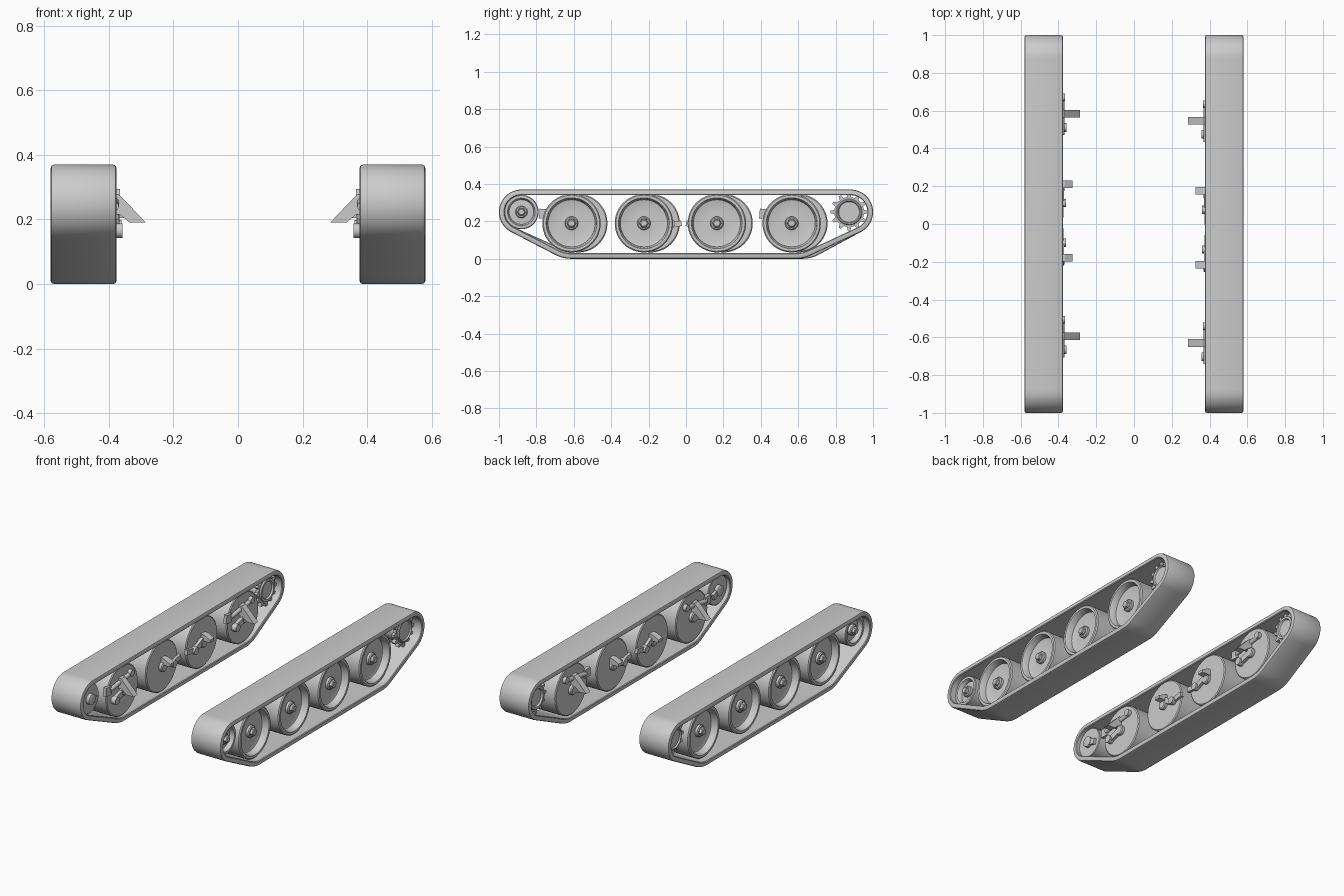
import bpy, bmesh, math
from mathutils import Vector

if "Cube" in bpy.data.objects:
    bpy.data.objects.remove(bpy.data.objects["Cube"])

steel = bpy.data.materials.new("track_grey")
steel.diffuse_color = (0.6, 0.6, 0.6, 1)
steel.use_nodes = True
steel.node_tree.nodes["Principled BSDF"].inputs["Base Color"].default_value = steel.diffuse_color


def finish(name, bm, smooth=True):
    bmesh.ops.remove_doubles(bm, verts=bm.verts, dist=1e-5)
    bmesh.ops.recalc_face_normals(bm, faces=bm.faces)
    me = bpy.data.meshes.new(name)
    bm.to_mesh(me)
    bm.free()
    me.materials.append(steel)
    ob = bpy.data.objects.new(name, me)
    bpy.context.collection.objects.link(ob)
    if smooth:
        bpy.ops.object.select_all(action='DESELECT')
        ob.select_set(True)
        bpy.context.view_layer.objects.active = ob
        bpy.ops.object.shade_smooth_by_angle(angle=math.radians(35))
    return ob


def bridge(bm, rings, closed):
    """Skin a list of vertex rings with quads."""
    n = len(rings[0])
    for k in range(len(rings) if closed else len(rings) - 1):
        a, b = rings[k], rings[(k + 1) % len(rings)]
        for i in range(n):
            j = (i + 1) % n
            bm.faces.new((a[i], a[j], b[j], b[i]))


def lathe(name, profile, s, y, z, seg=48):
    """Turn (x, radius) points around an axle parallel to x."""
    bm = bmesh.new()
    rings = []
    for x, r in profile:
        rings.append([bm.verts.new((s * x, y + r * math.cos(2 * math.pi * i / seg),
                                    z + r * math.sin(2 * math.pi * i / seg)))
                      for i in range(seg)])
    bridge(bm, rings, False)
    bm.faces.new(rings[0])
    bm.faces.new(rings[-1])
    return finish(name, bm)


def prism(name, a, b, smooth=False):
    """Solid between two matching outlines."""
    bm = bmesh.new()
    rings = [[bm.verts.new(p) for p in a], [bm.verts.new(p) for p in b]]
    bridge(bm, rings, False)
    bm.faces.new(rings[0])
    bm.faces.new(rings[1])
    return finish(name, bm, smooth)


def link(name, s, p, q, w, x0, x1):
    """Flat bar in the y-z plane from p to q, half width w."""
    p, q = Vector(p), Vector(q)
    d = (q - p).normalized() * w
    n = Vector((-d.y, d.x))
    pts = [p + n, p - n, q - n, q + n]
    return prism(name, [(s * x0, v.x, v.y) for v in pts], [(s * x1, v.x, v.y) for v in pts])


def rod(name, p, q, r):
    """Round bar running along y."""
    ring = [(math.cos(i * math.pi / 8) * r, math.sin(i * math.pi / 8) * r) for i in range(16)]
    return prism(name, [(p[0] + u, p[1], p[2] + v) for u, v in ring],
                 [(q[0] + u, q[1], q[2] + v) for u, v in ring], True)


def track_belt(name, s, y_front, y_rear):
    # tangent loop around the end rollers and the outermost road wheels
    def tangent(dy, dz, dr):
        return math.atan2(dz, dy) * -1 * -1 + math.asin(dr / math.hypot(dy, dz))
    ta = tangent(0.88 - y_rear, 0.06, 0.07)
    tb = tangent(0.88 + y_front, 0.06, 0.07)
    h = math.pi / 2
    arcs = [(y_rear, 0.19, 0.19, -h, -h + ta, 8), (0.88, 0.25, 0.12, -h + ta, h, 24),
            (-0.88, 0.25, 0.12, h, 3 * h - tb, 24), (y_front, 0.19, 0.19, 3 * h - tb, 3 * h, 8)]
    c = 0.011
    # belt cross-section: (x, depth below the outer surface)
    sec = [(0.376, c), (0.379, 0.003), (0.376 + c, 0), (0.58 - c, 0), (0.577, 0.003), (0.58, c),
           (0.58, 0.026), (0.576, 0.03), (0.38, 0.03), (0.376, 0.026)]
    bm = bmesh.new()
    rings = []
    for cy, cz, r, a0, a1, n in arcs:
        for i in range(n + 1):
            a = a0 + (a1 - a0) * i / n
            rings.append([bm.verts.new((s * x, cy + (r - d) * math.cos(a), cz + (r - d) * math.sin(a)))
                          for x, d in sec])
    bridge(bm, rings, True)
    finish(name, bm)


def sprocket_plate(name, s, x0, x1, y, z, teeth=12):
    # toothed drive ring
    pts = []
    for i in range(teeth):
        for f, r in ((-0.5, 0.08), (-0.28, 0.08), (-0.13, 0.1), (0.13, 0.1), (0.28, 0.08)):
            a = 2 * math.pi * (i + f) / teeth
            pts.append((y + r * math.cos(a), z + r * math.sin(a)))
    prism(name, [(s * x0, u, v) for u, v in pts], [(s * x1, u, v) for u, v in pts])


def hub(name, s, x, y, z, k=1.0):
    # round cap with a hexagonal nut
    lathe(name + "_cap", [(x - 0.005, 0.036 * k), (x + 0.015, 0.036 * k), (x + 0.02, 0.03 * k)], s, y, z, 24)
    lathe(name + "_nut", [(x + 0.015, 0.026 * k), (x + 0.034, 0.024 * k), (x + 0.038, 0.018 * k)], s, y, z, 6)


for side, s, dy in (("right", 1, 0.0), ("left", -1, 0.036)):
    wheels = [-0.612 + dy, -0.225 + dy, 0.165 + dy, 0.565 + dy]
    track_belt(side + "_track_belt", s, wheels[0], wheels[3] + 0.02)

    for i, y in enumerate(wheels):
        tag = f"{side}_{i + 1}"
        # dished road wheel
        lathe("road_wheel_" + tag, [(0.388, 0.15), (0.393, 0.156), (0.54, 0.156), (0.546, 0.15),
                                    (0.546, 0.136), (0.54, 0.132), (0.505, 0.126), (0.502, 0.12),
                                    (0.507, 0.05)], s, y, 0.19)
        hub("wheel_hub_" + tag, s, 0.507, y, 0.19)
        # inner axle boss
        lathe("axle_boss_" + tag, [(0.392, 0.03), (0.372, 0.03), (0.367, 0.024)], s, y, 0.19, 20)
        if i in (0, 3):
            # outer stations: wedge bracket, damper and swing arm
            yb = y - 0.018
            wedge = [(0.388, 0.28), (0.37, 0.278), (0.335, 0.243), (0.285, 0.19),
                     (0.335, 0.19), (0.365, 0.215), (0.388, 0.215)]
            prism("wedge_bracket_" + tag, [(s * u, yb - 0.02, v) for u, v in wedge],
                  [(s * u, yb + 0.02, v) for u, v in wedge])
            rod("damper_" + tag, (s * 0.382, y + 0.07, 0.27), (s * 0.382, y - 0.13, 0.24), 0.013)
            link("damper_end_" + tag, s, (y - 0.172, 0.242), (y - 0.12, 0.238), 0.026, 0.378, 0.398)
            lathe("damper_pin_" + tag, [(0.395, 0.02), (0.366, 0.02)], s, y + 0.07, 0.275, 16)
            link("swing_arm_" + tag, s, (y, 0.19), (y - 0.09, 0.165), 0.018, 0.368, 0.392)
            lathe("arm_pivot_" + tag, [(0.392, 0.023), (0.357, 0.023)], s, y - 0.09, 0.165, 16)
        else:
            # middle stations: torsion stub and bent swing arm
            d = 1 if i == 1 else -1
            yb = y + 0.01
            stub = [(0.388, 0.245), (0.365, 0.243), (0.325, 0.222), (0.325, 0.205), (0.388, 0.205)]
            prism("torsion_stub_" + tag, [(s * u, yb - 0.02, v) for u, v in stub],
                  [(s * u, yb + 0.02, v) for u, v in stub])
            link("swing_arm_" + tag, s, (yb, 0.215), (y + d * 0.08, 0.175), 0.017, 0.37, 0.392)
            link("arm_tip_" + tag, s, (y + d * 0.075, 0.175), (y + d * 0.165, 0.19), 0.015, 0.372, 0.392)
            lathe("arm_pivot_" + tag, [(0.392, 0.022), (0.36, 0.022)], s, y + d * 0.09, 0.176, 16)

    # front idler wheel
    lathe(side + "_idler", [(0.4, 0.088), (0.404, 0.092), (0.536, 0.092), (0.54, 0.088), (0.54, 0.074),
                            (0.536, 0.071), (0.512, 0.066), (0.514, 0.04)], s, -0.88, 0.25, 40)
    hub(side + "_idler_hub", s, 0.514, -0.88, 0.25, 0.9)
    lathe(side + "_idler_axle", [(0.402, 0.032), (0.38, 0.032), (0.376, 0.026)], s, -0.88, 0.25, 20)
    link(side + "_idler_arm", s, (-0.88, 0.25), (-0.82, 0.23), 0.018, 0.382, 0.402)

    # rear drive sprocket: drum with two toothed rings
    lathe(side + "_sprocket_drum", [(0.415, 0.05), (0.405, 0.055), (0.405, 0.068), (0.41, 0.07), (0.53, 0.07),
                                    (0.535, 0.066), (0.535, 0.06), (0.527, 0.055)], s, 0.872, 0.25, 32)
    sprocket_plate(side + "_sprocket_inner_ring", s, 0.415, 0.435, 0.872, 0.25)
    sprocket_plate(side + "_sprocket_outer_ring", s, 0.505, 0.525, 0.872, 0.25)
